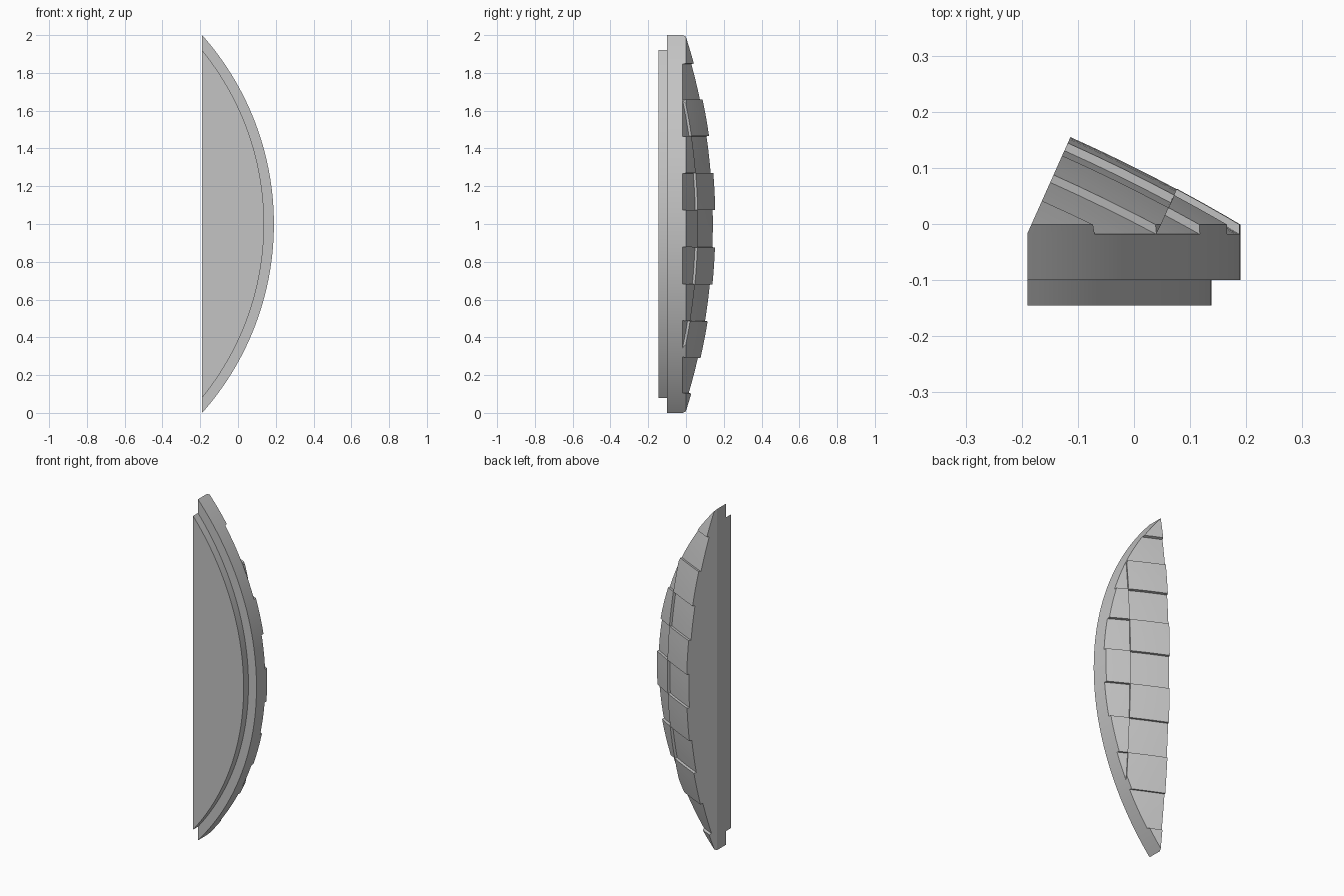
import bpy, bmesh
from math import sin, cos, acos, radians
from mathutils import Vector

cube = bpy.data.objects.get("Cube")
if cube:
    bpy.data.objects.remove(cube)

grey = bpy.data.materials.new("plain grey")
grey.use_nodes = True
COLOUR = (0.55, 0.55, 0.55, 1)
grey.diffuse_color = COLOUR
grey.node_tree.nodes["Principled BSDF"].inputs["Base Color"].default_value = COLOUR

CHORD_X = -0.19          # flat side of the segment
ARC_X = -1.316           # axis of the round rim
RIM = 1.506
SEAM_Y = -0.018          # where the plates begin
parts = []


def make_object(name, bm):
    bmesh.ops.recalc_face_normals(bm, faces=bm.faces)
    mesh = bpy.data.meshes.new(name)
    bm.to_mesh(mesh)
    bm.free()
    mesh.materials.append(grey)
    obj = bpy.data.objects.new(name, mesh)
    bpy.context.collection.objects.link(obj)
    return obj


def segment(name, radius, y0, y1, steps=72):
    """Circular segment in the xz plane, extruded along y."""
    bm = bmesh.new()
    half = acos((CHORD_X - ARC_X) / radius)
    ring = []
    for i in range(steps + 1):
        a = half * (2 * i / steps - 1)
        ring.append(bm.verts.new((ARC_X + radius * cos(a), y0, 1 + radius * sin(a))))
    face = bm.faces.new(ring)
    ext = bmesh.ops.extrude_face_region(bm, geom=[face])["geom"]
    moved = [v for v in ext if isinstance(v, bmesh.types.BMVert)]
    bmesh.ops.translate(bm, verts=moved, vec=(0, y1 - y0, 0))
    return make_object(name, bm)


def boolean(obj, cutter, operation):
    mod = obj.modifiers.new("cut", "BOOLEAN")
    mod.operation, mod.object, mod.solver = operation, cutter, "EXACT"
    graph = bpy.context.evaluated_depsgraph_get()
    mesh = bpy.data.meshes.new_from_object(obj.evaluated_get(graph))
    obj.modifiers.clear()
    obj.data = mesh


# Ball that the plates lie on, with its belt tilted to the slanted side
CENTRE = Vector((ARC_X, -2.54, 1))
TILT = radians(24.05)
OUT = Vector((sin(TILT), cos(TILT), 0))
AXIS = Vector((cos(TILT), -sin(TILT), 0))
UP = Vector((0, 0, 1))


def ball_point(r, lat, lon):
    lat, lon = radians(lat), radians(lon)
    return CENTRE + r * (sin(lat) * AXIS + cos(lat) * (cos(lon) * OUT + sin(lon) * UP))


def ball_cell(name, r, lat0, lat1, lon0, lon1, n=4):
    """Thick curved block of the ball between two latitudes and longitudes."""
    bm = bmesh.new()
    bmesh.ops.create_grid(bm, x_segments=n, y_segments=n, size=1)
    bottom = bmesh.ops.extrude_face_region(bm, geom=bm.faces[:])["geom"]
    low = {v for v in bottom if isinstance(v, bmesh.types.BMVert)}
    for v in bm.verts:
        s, t = (v.co.x + 1) / 2, (v.co.y + 1) / 2
        v.co = ball_point(2.5 if v in low else r,
                          lat0 + s * (lat1 - lat0), lon0 + t * (lon1 - lon0))
    return make_object(name, bm)


# Front plate and rim slab
parts.append(segment("front_plate", RIM - 0.052, -0.145, -0.10))
slab = segment("rim_slab", RIM, -0.10, SEAM_Y)
parts.append(slab)

# Pin hole in the flat side
bm = bmesh.new()
bmesh.ops.create_cone(bm, cap_ends=True, segments=32, radius1=0.031, radius2=0.031, depth=0.3)
for v in bm.verts:
    v.co = Vector((v.co.z + CHORD_X, v.co.y - 0.06, v.co.x + 1))
hole = make_object("hole_cutter", bm)
hole.hide_render = True
boolean(slab, hole, "DIFFERENCE")
bpy.data.objects.remove(hole)

# Checkerboard of raised and sunken plates, trimmed by the rim
trim = segment("trim_cutter", RIM, SEAM_Y, 0.3)
trim.hide_render = True
STEP = 3.83
for band, (lat0, lat1) in enumerate([(0, 4.1), (4.1, 8)]):
    for k in range(-5, 6):
        raised = (k + band) % 2 == 1
        lon = -2.4 + STEP * k
        name = f"{('inner', 'outer')[band]}_plate_{k + 6}"
        plate = ball_cell(name, 2.952 if raised else 2.937, lat0, lat1, lon, lon + STEP)
        boolean(plate, trim, "INTERSECT")
        if len(plate.data.polygons):
            parts.append(plate)
        else:
            bpy.data.objects.remove(plate)
bpy.data.objects.remove(trim)

# Smooth curved faces, sharp edges
bpy.ops.object.select_all(action="DESELECT")
for obj in parts:
    obj.select_set(True)
bpy.context.view_layer.objects.active = slab
bpy.ops.object.shade_smooth_by_angle(angle=radians(20))
